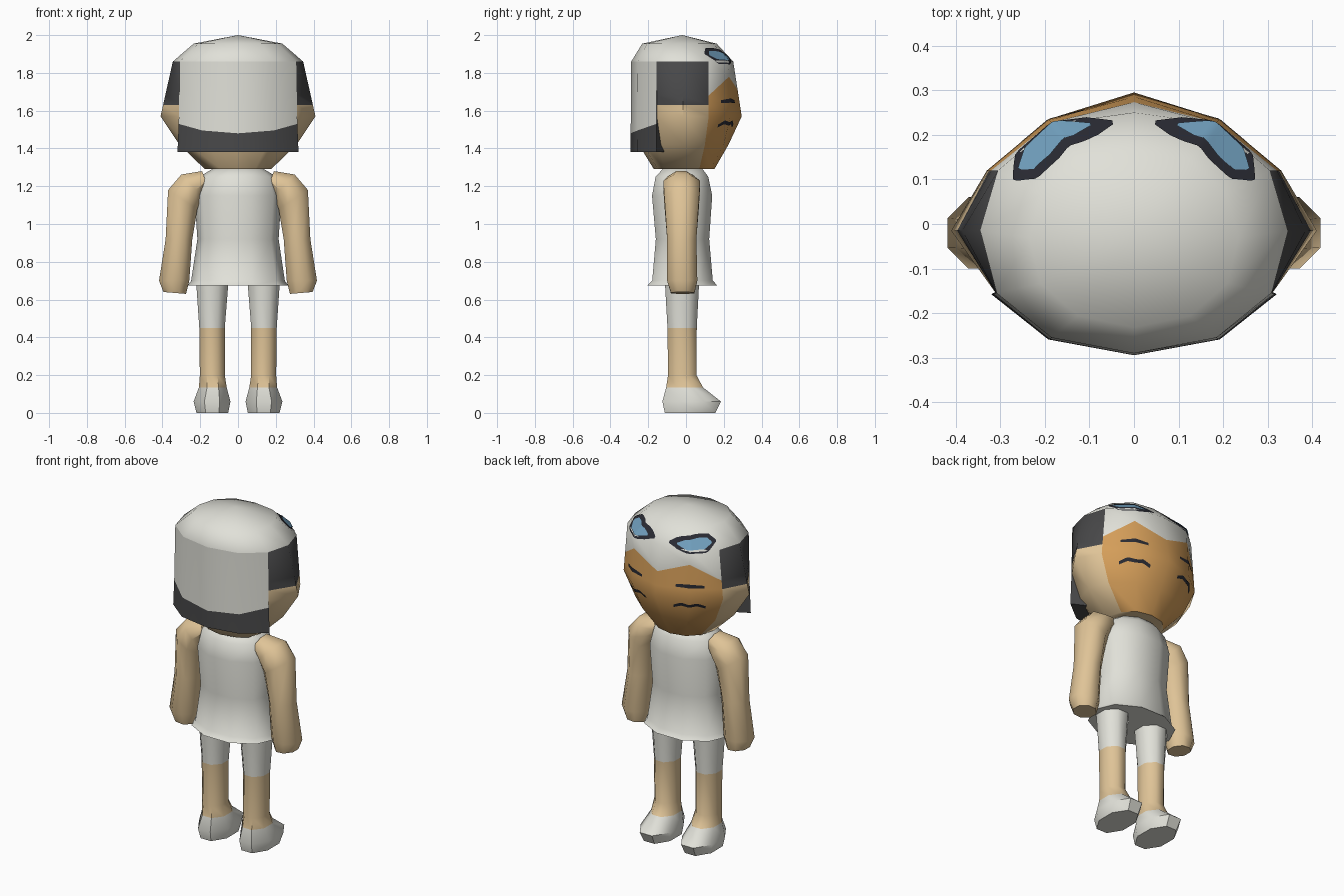
import bpy, bmesh, math
from mathutils import Vector
from mathutils.bvhtree import BVHTree

if "Cube" in bpy.data.objects:
    bpy.data.objects.remove(bpy.data.objects["Cube"])


def material(name, col):
    m = bpy.data.materials.new(name)
    m.diffuse_color = (*col, 1)
    m.use_nodes = True
    m.node_tree.nodes["Principled BSDF"].inputs["Base Color"].default_value = m.diffuse_color
    return m


WHITE = material("off_white", (0.75, 0.75, 0.69))
SKIN = material("light_skin", (0.74, 0.55, 0.31))
FACE = material("tan_face", (0.66, 0.34, 0.10))
DARK = material("dark_grey", (0.065, 0.065, 0.067))
INK = material("ink_black", (0.022, 0.023, 0.032))
BLUE = material("lens_blue", (0.16, 0.34, 0.50))


def finish(name, bm, mats, angle=50, recalc=True):
    if recalc:
        bmesh.ops.recalc_face_normals(bm, faces=bm.faces)
    me = bpy.data.meshes.new(name)
    bm.to_mesh(me)
    bm.free()
    for m in mats:
        me.materials.append(m)
    ob = bpy.data.objects.new(name, me)
    bpy.context.collection.objects.link(ob)
    bpy.ops.object.select_all(action='DESELECT')
    ob.select_set(True)
    bpy.context.view_layer.objects.active = ob
    bpy.ops.object.shade_smooth_by_angle(angle=math.radians(angle))
    return ob


def loft(name, rings, mats, rule=lambda r, i: 0, cap=0, apex=None):
    """Skin closed rings of points; rule(ring, side) gives the material slot."""
    bm = bmesh.new()
    rows = [[bm.verts.new(p) for p in ring] for ring in rings]
    n = len(rows[0])
    for r in range(len(rows) - 1):
        for i in range(n):
            j = (i + 1) % n
            f = bm.faces.new((rows[r][i], rows[r][j], rows[r + 1][j], rows[r + 1][i]))
            f.material_index = rule(r, i)
    bm.faces.new(rows[-1]).material_index = cap
    if apex:
        top = bm.verts.new(apex)
        for i in range(n):
            bm.faces.new((top, rows[0][i], rows[0][(i + 1) % n]))
    else:
        bm.faces.new(rows[0]).material_index = cap
    return finish(name, bm, mats)


def oval(a, b, y0, y1, n=8, turn=0.5):
    """Ring between two (x, z) end points, spanning y0..y1."""
    k = 1 / math.cos(math.pi / n) if turn else 1
    pts = []
    for i in range(n):
        t = 2 * math.pi * (i + turn) / n
        u, v = 0.5 + 0.5 * k * math.cos(t), 0.5 + 0.5 * k * math.sin(t)
        pts.append((a[0] + (b[0] - a[0]) * u, y0 + (y1 - y0) * v, a[1] + (b[1] - a[1]) * u))
    return pts


def flat_oval(x0, x1, y0, y1, z, n=8, turn=0.5):
    return oval((x0, z), (x1, z), y0, y1, n, turn)


# Head: half outlines from back centre to face centre, mirrored to 12 columns
CROWN = [(0, -.29), (.185, -.255), (.308, -.155), (.345, -.015), (.305, .12), (.183, .225), (0, .25)]
MID = [(0, -.275), (.178, -.24), (.31, -.155), (.41, -.015), (.33, .12), (.192, .235), (0, .295)]
JAW = [(0, -.25), (.155, -.225), (.265, -.15), (.31, -.015), (.265, .10), (.15, .20), (0, .225)]
CHIN = [(0, -.17), (.09, -.15), (.15, -.11), (.175, -.02), (.15, .07), (.09, .13), (0, .15)]


def full(half, zs):
    pts = [(x, y, z) for (x, y), z in zip(half, zs)]
    return pts + [(-x, y, z) for x, y, z in pts[5:0:-1]]


def blend(zs):
    out = []
    for c, m, z in zip(CROWN, MID, zs):
        t = (1.86 - z) / 0.29
        out.append((c[0] + (m[0] - c[0]) * t, c[1] + (m[1] - c[1]) * t))
    return full(out, zs)


top_ring = [(x * .68, y * .73 - .02) for x, y in CROWN]
hairline = [1.68, 1.68, 1.68, 1.68, 1.68, 1.78, 1.71]


def head_colour(r, i):
    col = i if i < 6 else 11 - i
    if r == 0:
        return 0
    if col >= 4:
        return 0 if r == 1 else 2
    if col >= 2:
        return 3 if r <= 2 else 1
    return 0 if r < 3 else 1


head = loft("head", [full(top_ring, [1.955] * 7), full(CROWN, [1.86] * 7), blend(hairline),
                     blend([1.63] * 7), full(MID, [1.57] * 7), full(JAW, [1.42] * 7),
                     full(CHIN, [1.29] * 7)],
            [WHITE, SKIN, FACE, DARK], head_colour, cap=1, apex=(0, -.02, 2.0))

# Hair hanging straight down the back with a dark lower band
sections = []
for c in (-2, -1, 0, 1, 2):
    x, y = CROWN[abs(c)]
    s = -1 if c < 0 else 1
    band = (1.48, 1.495, 1.53)[abs(c)]
    sections.append([(s * x, y, 1.86), (s * x * 1.02, y * 1.01, band), (s * x * 1.04, y * 1.015, 1.38),
                     (s * x * .78, y * .75, 1.38), (s * x * .85, y * .85, 1.86)])
loft("back_hair", sections, [WHITE, DARK], lambda r, i: 1 if i in (1, 2) else 0, cap=1)

# Painted plates wrapped onto the head
tree = BVHTree.FromObject(head, bpy.context.evaluated_depsgraph_get())


def interp(line, a):
    for (a0, z0), (a1, z1) in zip(line, line[1:]):
        if a <= a1 + 1e-6:
            return z0 + (z1 - z0) * (a - a0) / (a1 - a0)
    return line[-1][1]


def decal(name, upper, lower, mat, lift, cols=24, rows=3):
    """Plate between two (azimuth degrees, z) lines."""
    for side, s in (("right", 1), ("left", -1)):
        bm = bmesh.new()
        grid = []
        for i in range(cols + 1):
            a = upper[0][0] + (upper[-1][0] - upper[0][0]) * i / cols
            d = Vector((s * math.sin(math.radians(a)), math.cos(math.radians(a)), 0))
            line = []
            for j in range(rows + 1):
                lo, hi = interp(lower, a), interp(upper, a)
                o = Vector((0, -.02, lo + (hi - lo) * j / rows))
                hit, nrm, _, _ = tree.ray_cast(o, d)
                if nrm.dot(d) < 0:
                    nrm = -nrm
                line.append(bm.verts.new(hit + nrm * lift))
            grid.append(line)
        for i in range(cols):
            for j in range(rows):
                q = [grid[i][j], grid[i][j + 1], grid[i + 1][j + 1], grid[i + 1][j]]
                bm.faces.new(q if s > 0 else q[::-1])
        finish(side + "_" + name, bm, [mat], recalc=False)


decal("goggle_frame", [(11, 1.885), (20, 1.905), (28, 1.915), (45, 1.928), (61, 1.928), (66, 1.905)],
      [(11, 1.875), (22, 1.86), (33, 1.845), (53, 1.847), (66, 1.895)], INK, .004)
decal("goggle_lens", [(22, 1.882), (32, 1.90), (47, 1.911), (58, 1.911), (61, 1.895)],
      [(22, 1.876), (34, 1.86), (52, 1.864), (61, 1.888)], BLUE, .007)
decal("brow", [(22, 1.655), (36, 1.665), (51, 1.655)], [(22, 1.64), (36, 1.642), (51, 1.64)], INK, .004, rows=1)
decal("closed_eye", [(19, 1.53), (28, 1.55), (36, 1.54), (44, 1.55), (53, 1.528)],
      [(19, 1.512), (28, 1.53), (36, 1.522), (44, 1.53), (53, 1.512)], INK, .004, rows=1)

# Sleeveless top with a flared hem
loft("shirt", [flat_oval(-x, x, y0, y1, z, 10, 0) for x, y0, y1, z in (
    (.265, -.215, .175, .675), (.248, -.187, .15, .70), (.215, -.167, .13, .92),
    (.23, -.188, .147, 1.15), (.205, -.168, .125, 1.25), (.13, -.125, .09, 1.295))], [WHITE])

# Arms, legs and shoes, one of each per side
for side, s in (("right", 1), ("left", -1)):
    arm = [oval((s * a, za), (s * b, zb), y0, y1) for a, za, b, zb, y0, y1 in (
        (.275, .63, .395, .64, -.08, .045), (.258, .70, .418, .70, -.10, .06),
        (.242, .92, .383, .92, -.10, .055), (.215, 1.08, .37, 1.18, -.115, .07),
        (.19, 1.15, .30, 1.262, -.12, .075), (.16, 1.20, .19, 1.28, -.09, .04))]
    loft(side + "_arm", arm, [SKIN])

    leg = [flat_oval(*sorted((s * a, s * b)), y0, y1, z) for a, b, y0, y1, z in (
        (.05, .222, -.112, .07, .70), (.07, .205, -.098, .057, .45),
        (.07, .202, -.095, .055, .20), (.06, .207, -.105, .09, .135),
        (.04, .235, -.125, .185, .06), (.052, .22, -.112, .155, 0))]
    loft(side + "_leg_and_shoe", leg, [WHITE, SKIN], lambda r, i: 1 if r in (1, 2) else 0)
